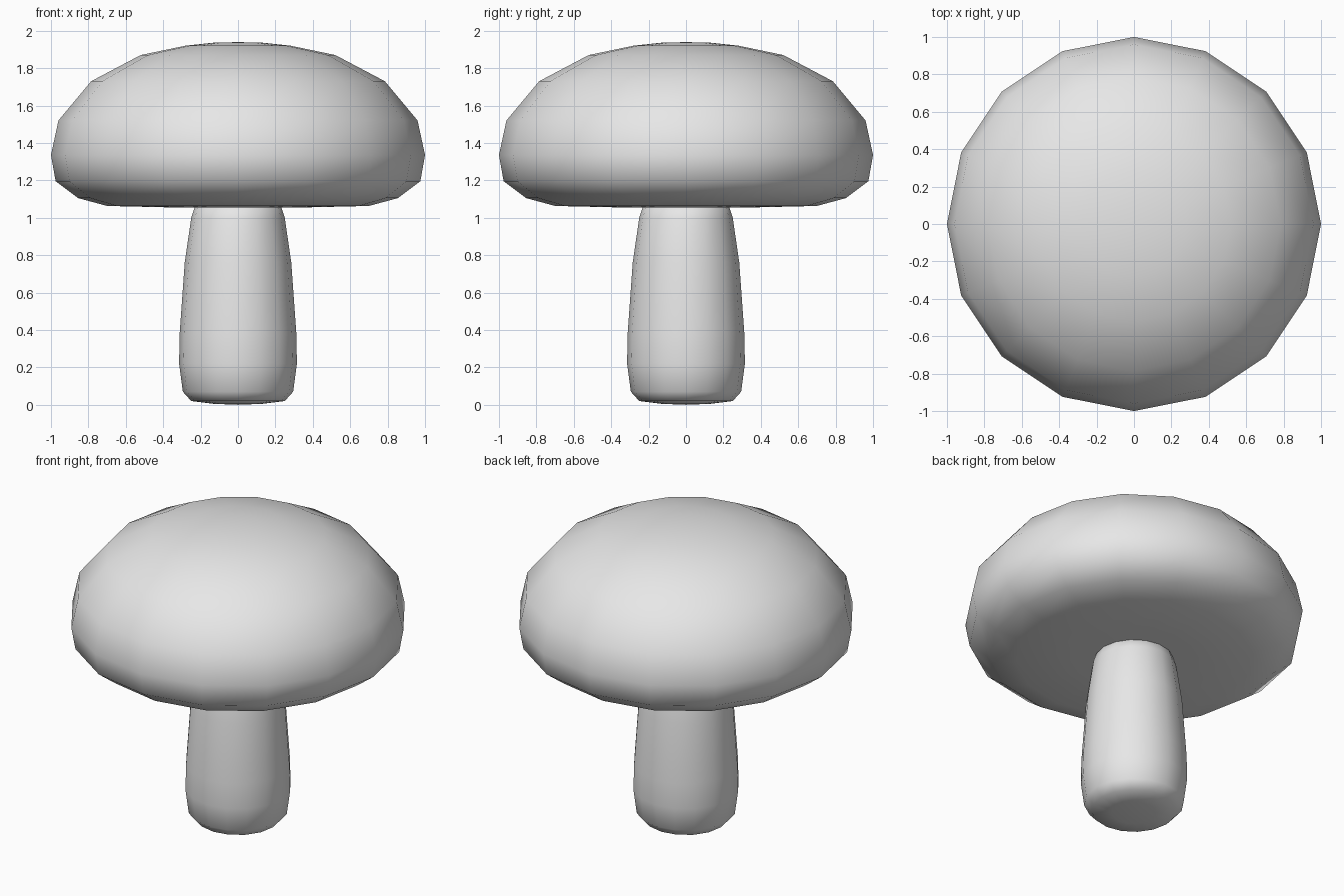
import bpy
import bmesh
from math import cos, sin, tau

cube = bpy.data.objects.get("Cube")
if cube:
    bpy.data.objects.remove(cube, do_unlink=True)

SIDES = 16

# One plain grey for the whole mushroom
grey = bpy.data.materials.new("light grey")
grey.use_nodes = True
grey.diffuse_color = (0.8, 0.8, 0.8, 1)
grey.node_tree.nodes["Principled BSDF"].inputs["Base Color"].default_value = (0.8, 0.8, 0.8, 1)


def lathe(name, profile):
    """Turn a bottom-to-top (radius, height) profile about z; radius 0 makes a pole."""
    bm = bmesh.new()
    rings = []
    for r, z in profile:
        if r == 0:
            rings.append([bm.verts.new((0, 0, z))] * SIDES)
        else:
            rings.append([bm.verts.new((r * cos(tau * i / SIDES), r * sin(tau * i / SIDES), z))
                          for i in range(SIDES)])
    for low, high in zip(rings, rings[1:]):
        for i in range(SIDES):
            j = (i + 1) % SIDES
            corners = dict.fromkeys((low[i], low[j], high[j], high[i]))
            bm.faces.new(list(corners)).smooth = True
    bmesh.ops.recalc_face_normals(bm, faces=bm.faces)
    mesh = bpy.data.meshes.new(name)
    bm.to_mesh(mesh)
    bm.free()
    mesh.materials.append(grey)
    obj = bpy.data.objects.new(name, mesh)
    bpy.context.collection.objects.link(obj)
    return obj


# Stem: rounded foot, widest low down, tapering into the cap
lathe("stem", [(0, 0), (0.13, 0.005), (0.25, 0.02), (0.295, 0.07), (0.315, 0.22),
               (0.312, 0.38), (0.285, 0.76), (0.25, 1.0), (0.22, 1.09), (0, 1.1)])

# Cap: nearly flat underside, rolled rim and domed top
lathe("cap", [(0, 1.052), (0.35, 1.055), (0.70, 1.063), (0.855, 1.105), (0.975, 1.195),
              (1.0, 1.335), (0.96, 1.52), (0.785, 1.73), (0.52, 1.87), (0.28, 1.92),
              (0.13, 1.936), (0, 1.939)])
